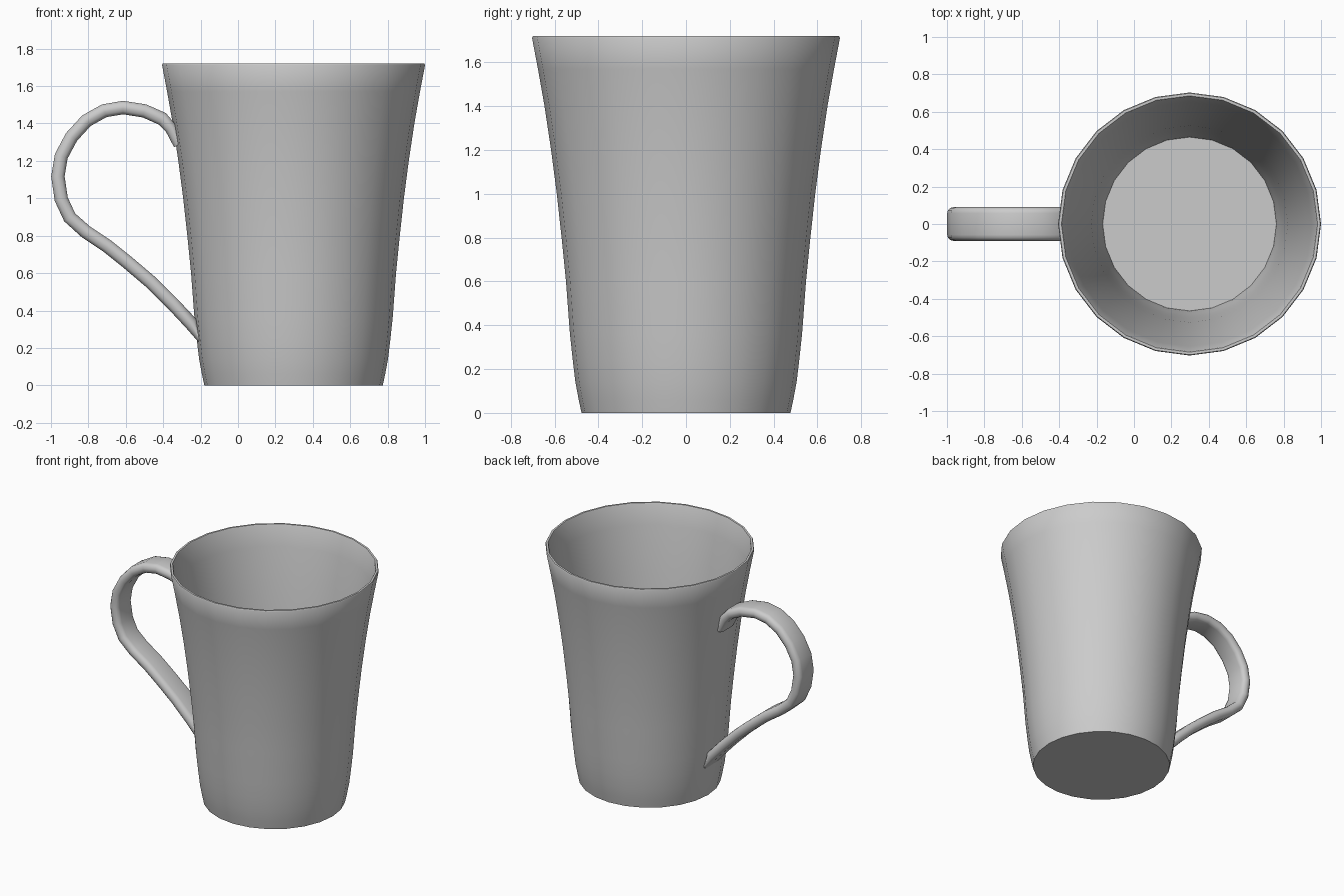
import bpy, bmesh, math
from mathutils import Vector

if "Cube" in bpy.data.objects:
    bpy.data.objects.remove(bpy.data.objects["Cube"])

CX, SIDES = 0.297, 24
OUTER = [(0.477, 0), (0.49, 0.06), (0.505, 0.14), (0.517, 0.24), (0.53, 0.36), (0.548, 0.6),
         (0.568, 0.8), (0.59, 1.0), (0.616, 1.2), (0.646, 1.4), (0.676, 1.57), (0.703, 1.712)]
WALL = 0.022


def wall_radius(z):
    for (r0, z0), (r1, z1) in zip(OUTER, OUTER[1:]):
        if z <= z1:
            return r0 + (r1 - r0) * (z - z0) / (z1 - z0)
    return OUTER[-1][0]


def loft(name, rings):
    """Skin a list of closed rings and cap both ends."""
    bm = bmesh.new()
    vs = [[bm.verts.new(p) for p in ring] for ring in rings]
    n = len(vs[0])
    for a, b in zip(vs, vs[1:]):
        for i in range(n):
            j = (i + 1) % n
            bm.faces.new((a[i], a[j], b[j], b[i]))
    bm.faces.new(vs[0][::-1])
    bm.faces.new(vs[-1])
    bmesh.ops.recalc_face_normals(bm, faces=bm.faces)
    me = bpy.data.meshes.new(name)
    bm.to_mesh(me)
    bm.free()
    ob = bpy.data.objects.new(name, me)
    bpy.context.collection.objects.link(ob)
    bpy.ops.object.select_all(action='DESELECT')
    ob.select_set(True)
    bpy.context.view_layer.objects.active = ob
    bpy.ops.object.shade_smooth_by_angle(angle=math.radians(40))
    return ob


# Cup: outer wall, rounded rim, inner wall down to the floor
inner = [(r - WALL, z) for r, z in OUTER[1:]]
floor = [(wall_radius(0.03) - WALL + 0.003, 0.03)]
profile = OUTER + [(0.699, 1.72), (0.685, 1.72)] + inner[::-1] + floor
angles = [2 * math.pi * i / SIDES for i in range(SIDES)]
loft("cup", [[(CX + r * math.cos(a), r * math.sin(a), z) for a in angles] for r, z in profile])

# Handle: rounded strap swept along an ear-shaped path, ends seated in the wall
path = [Vector((x, 0, z)) for x, z in [
    (-0.31, 1.29), (-0.355, 1.375), (-0.405, 1.425), (-0.50, 1.467), (-0.615, 1.485), (-0.715, 1.468),
    (-0.81, 1.415), (-0.89, 1.328), (-0.945, 1.225), (-0.963, 1.117), (-0.945, 0.995),
    (-0.90, 0.898), (-0.815, 0.822), (-0.70, 0.745), (-0.59, 0.657), (-0.47, 0.555),
    (-0.35, 0.437), (-0.25, 0.33), (-0.18, 0.25)]]
HALF_W, HALF_T, R = 0.09, 0.036, 0.032
section = []
for k, (sy, st) in enumerate([(1, 1), (-1, 1), (-1, -1), (1, -1)]):
    for s in range(4):
        a = math.radians(90 * k + 30 * s)
        section.append((sy * (HALF_W - R) + R * math.cos(a), st * (HALF_T - R) + R * math.sin(a)))

rings = []
for i, p in enumerate(path):
    t = (path[min(i + 1, len(path) - 1)] - path[max(i - 1, 0)]).normalized()
    n = Vector((-t.z, 0, t.x))
    ring = []
    for y, d in section:
        q = p + n * d
        q.y = y
        q.x = min(q.x, CX - wall_radius(q.z) + 0.014)
        ring.append(q)
    rings.append(ring)
loft("handle", rings)
